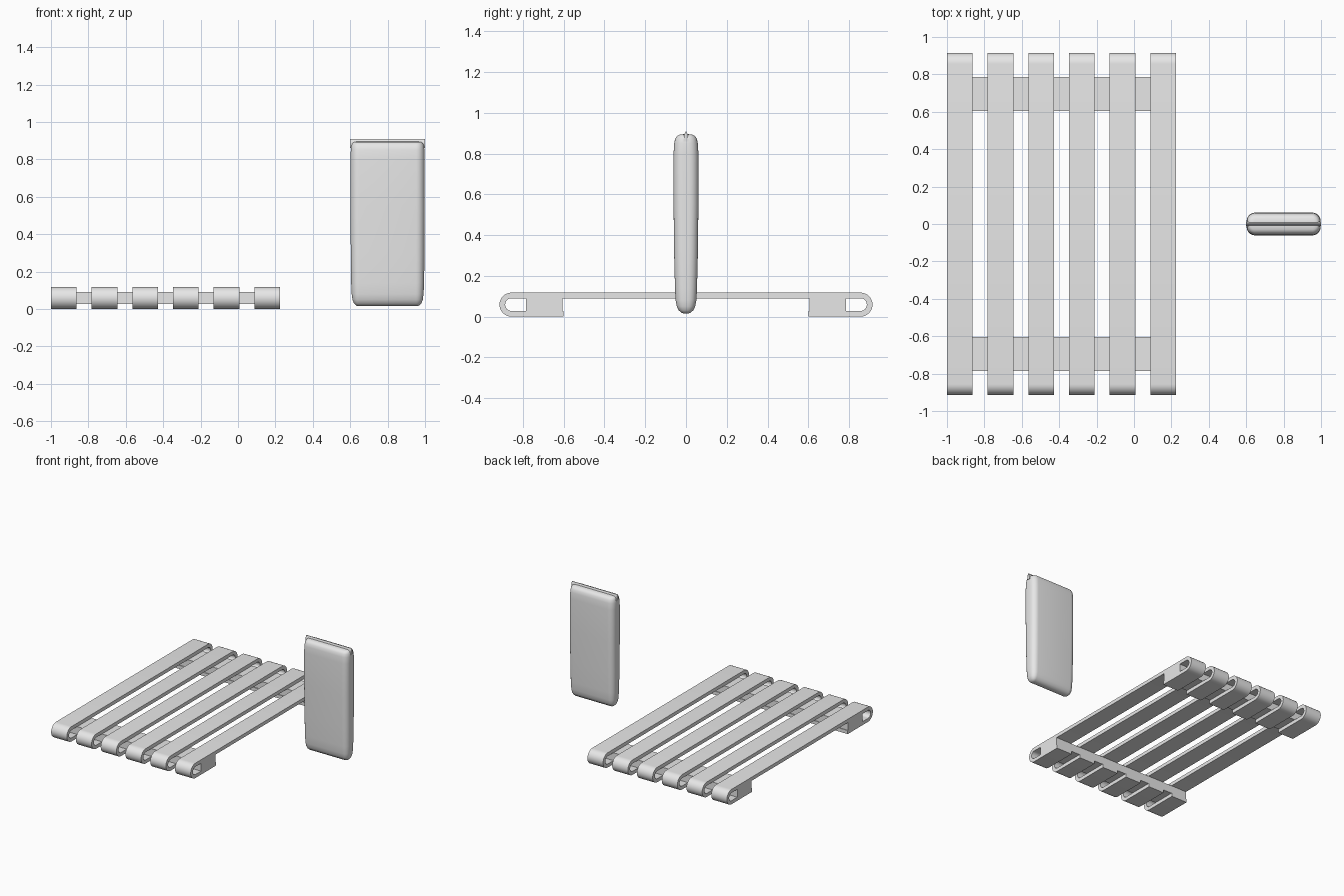
import bpy, bmesh
from math import sin, cos, pi, radians

cube = bpy.data.objects.get("Cube")
if cube:
    bpy.data.objects.remove(cube, do_unlink=True)

GREY = (0.8, 0.8, 0.8, 1)
grey = bpy.data.materials.new("light_grey")
grey.use_nodes = True
grey.diffuse_color = GREY
next(n for n in grey.node_tree.nodes
     if n.type == 'BSDF_PRINCIPLED').inputs["Base Color"].default_value = GREY


def finish(name, bm, angle=35):
    bmesh.ops.recalc_face_normals(bm, faces=bm.faces)
    mesh = bpy.data.meshes.new(name)
    bm.to_mesh(mesh)
    bm.free()
    mesh.materials.append(grey)
    obj = bpy.data.objects.new(name, mesh)
    bpy.context.collection.objects.link(obj)
    bpy.ops.object.select_all(action='DESELECT')
    obj.select_set(True)
    bpy.context.view_layer.objects.active = obj
    bpy.ops.object.shade_smooth_by_angle(angle=radians(angle))
    return obj


def loft(name, rings, closed=False, angle=35):
    """Skin a list of equal-length vertex rings, capping the ends."""
    bm = bmesh.new()
    rows = [[bm.verts.new(p) for p in ring] for ring in rings]
    n = len(rows[0])
    for a, b in zip(rows, rows[1:]):
        for i in range(n):
            j = (i + 1) % n
            bm.faces.new((a[i], a[j], b[j], b[i]))
    bm.faces.new(rows[0])
    bm.faces.new(rows[-1])
    return finish(name, bm, angle)


def box(name, x0, x1, y0, y1, z0, z1):
    loft(name, [[(x0, y0, z), (x1, y0, z), (x1, y1, z), (x0, y1, z)]
                for z in (z0, z1)])


# Bent slats: flat top strip curling under at both ends
OUTER, THICK = 0.059, 0.028
BEND_Y, TAIL_Y = 0.856, 0.6
SLAT_W, PITCH, STEPS = 0.1375, 0.2175, 16


def slat_path():
    """Pairs of (outer, inner) points in the y-z plane."""
    half = [((TAIL_Y, 0), (TAIL_Y, THICK))]
    for i in range(STEPS + 1):
        a = -pi / 2 + pi * i / STEPS
        half.append(tuple((BEND_Y + r * cos(a), OUTER + r * sin(a))
                          for r in (OUTER, OUTER - THICK)))
    mirrored = [tuple((-y, z) for y, z in pair) for pair in reversed(half)]
    return half + mirrored


for k in range(6):
    x0 = -1 + k * PITCH
    x1 = x0 + SLAT_W
    loft(f"slat_{k + 1}", [[(x0, *o), (x1, *o), (x1, *i), (x0, *i)]
                           for o, i in slat_path()])

# Cross rails held inside the curled ends
box("front_rail", -1, 0.225, -0.785, -0.605, THICK, 0.09)
box("back_rail", -1, 0.225, 0.605, 0.785, THICK, 0.09)

# Upright cushion, lofted from rounded rectangles
CX = 0.8


def rounded_ring(z, hx, hy, r, steps=6):
    ring = []
    for q, (sx, sy) in enumerate([(1, 1), (-1, 1), (-1, -1), (1, -1)]):
        for i in range(steps + 1):
            a = pi / 2 * (q + i / steps)
            ring.append((CX + sx * (hx - r) + r * cos(a),
                         sy * (hy - r) + r * sin(a), z))
    return ring


# height, half width, half depth
sections = [(0.015, 0.155, 0.008), (0.018, 0.168, 0.02), (0.03, 0.18, 0.035),
            (0.05, 0.188, 0.045), (0.08, 0.192, 0.051), (0.14, 0.195, 0.054),
            (0.3, 0.197, 0.058), (0.55, 0.198, 0.061), (0.8, 0.198, 0.061),
            (0.85, 0.197, 0.058), (0.873, 0.194, 0.053), (0.887, 0.188, 0.043),
            (0.893, 0.178, 0.03), (0.895, 0.165, 0.012)]
loft("cushion", [rounded_ring(z, hx, hy, min(0.045, hy * 0.8))
                 for z, hx, hy in sections], angle=60)

# Thin seam ridge along the cushion top
loft("cushion_seam", [[(CX - 0.2, -d, z), (CX + 0.2, -d, z),
                       (CX + 0.2, d, z), (CX - 0.2, d, z)]
                      for z, d in ((0.86, 0.012), (0.893, 0.009), (0.909, 0.002))])
